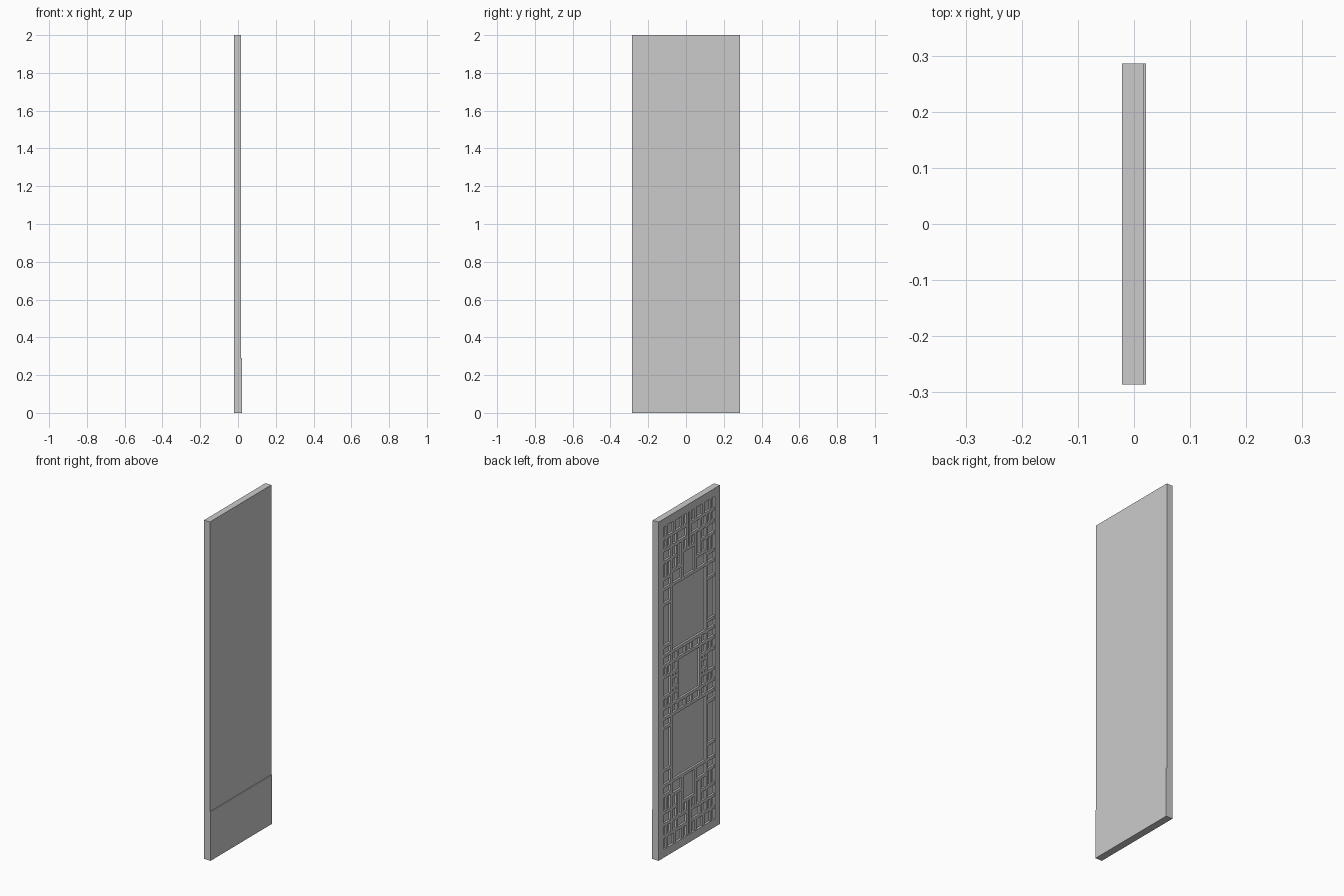
import bpy, bmesh

old = bpy.data.objects.get("Cube")
if old:
    bpy.data.objects.remove(old)

grey = bpy.data.materials.new("plain grey")
grey.use_nodes = True
grey.diffuse_color = (0.6, 0.6, 0.6, 1)
grey.node_tree.nodes["Principled BSDF"].inputs["Base Color"].default_value = (0.6, 0.6, 0.6, 1)

HALF_W, FRONT, BACK, KICK = 0.286, -0.0215, 0.0172, 0.0215
FRAME, DEPTH, BAR = 0.048, 0.013, 0.018
POCKET_Y, POCKET_Z = HALF_W - FRAME, 2 - FRAME


def add_box(bm, x0, x1, y0, y1, z0, z1):
    verts = bmesh.ops.create_cube(bm, size=1)["verts"]
    for v in verts:
        v.co.x = x1 if v.co.x > 0 else x0
        v.co.y = y1 if v.co.y > 0 else y0
        v.co.z = z1 if v.co.z > 0 else z0


def finish(bm, name):
    bmesh.ops.recalc_face_normals(bm, faces=bm.faces)
    mesh = bpy.data.meshes.new(name)
    bm.to_mesh(mesh)
    bm.free()
    mesh.materials.append(grey)
    obj = bpy.data.objects.new(name, mesh)
    bpy.context.collection.objects.link(obj)
    return obj


# Door leaf with a recessed panel
bm = bmesh.new()
add_box(bm, FRONT, BACK, -HALF_W, HALF_W, 0, 2)
bm.normal_update()
face = min(bm.faces, key=lambda f: f.calc_center_median().x)
bmesh.ops.inset_region(bm, faces=[face], thickness=FRAME, use_even_offset=True)
# Straight recess walls: extrude the inset face inward
inner = bmesh.ops.extrude_discrete_faces(bm, faces=[face])["faces"][0]
for v in inner.verts:
    v.co.x += DEPTH
finish(bm, "door_leaf")

# Kick plate on the plain side
bm = bmesh.new()
add_box(bm, BACK, KICK, -HALF_W, HALF_W, 0, 0.29)
finish(bm, "kick_plate")

# Lattice, one quarter: upright bars as (y, z start, z end)
uprights = [
    (0.165, 1.0, 1.88), (0.105, 1.0, 1.185), (0.205, 1.06, 1.125),
    (0.03, 1.125, 1.185), (0.135, 1.03, 1.06),
    (0.06, 1.58, 1.81), (0.11, 1.66, 1.88), (0.205, 1.64, 1.74),
    (0.205, 1.81, POCKET_Z), (0.015, 1.74, POCKET_Z),
    (0.06, 1.88, POCKET_Z), (0.135, 1.88, POCKET_Z),
]
# Level bars as (z, y start, y end)
levels = [
    (1.185, 0, POCKET_Y), (1.125, 0, POCKET_Y), (1.06, 0.105, POCKET_Y),
    (1.03, 0.105, 0.165), (1.24, 0.165, POCKET_Y), (1.49, 0.165, POCKET_Y),
    (1.58, 0, POCKET_Y), (1.64, 0.165, POCKET_Y), (1.66, 0.06, 0.165),
    (1.74, 0, 0.06), (1.74, 0.11, POCKET_Y), (1.81, 0.015, POCKET_Y),
    (1.88, 0.015, POCKET_Y),
]
bm = bmesh.new()
x0, x1, h = FRONT + 0.0015, FRONT + DEPTH, BAR / 2
for y, z0, z1 in uprights:
    add_box(bm, x0, x1, y - h, y + h, z0 if z0 == 1 else z0 - h, min(z1 + h, POCKET_Z))
for z, y0, y1 in levels:
    add_box(bm, x0, x1, y0 if y0 == 0 else y0 - h, min(y1 + h, POCKET_Y), z - h, z + h)
for v in bm.verts:
    v.co.z -= 1
lattice = finish(bm, "lattice")
lattice.location.z = 1
mirror = lattice.modifiers.new("mirror", "MIRROR")
mirror.use_axis = (False, True, True)
